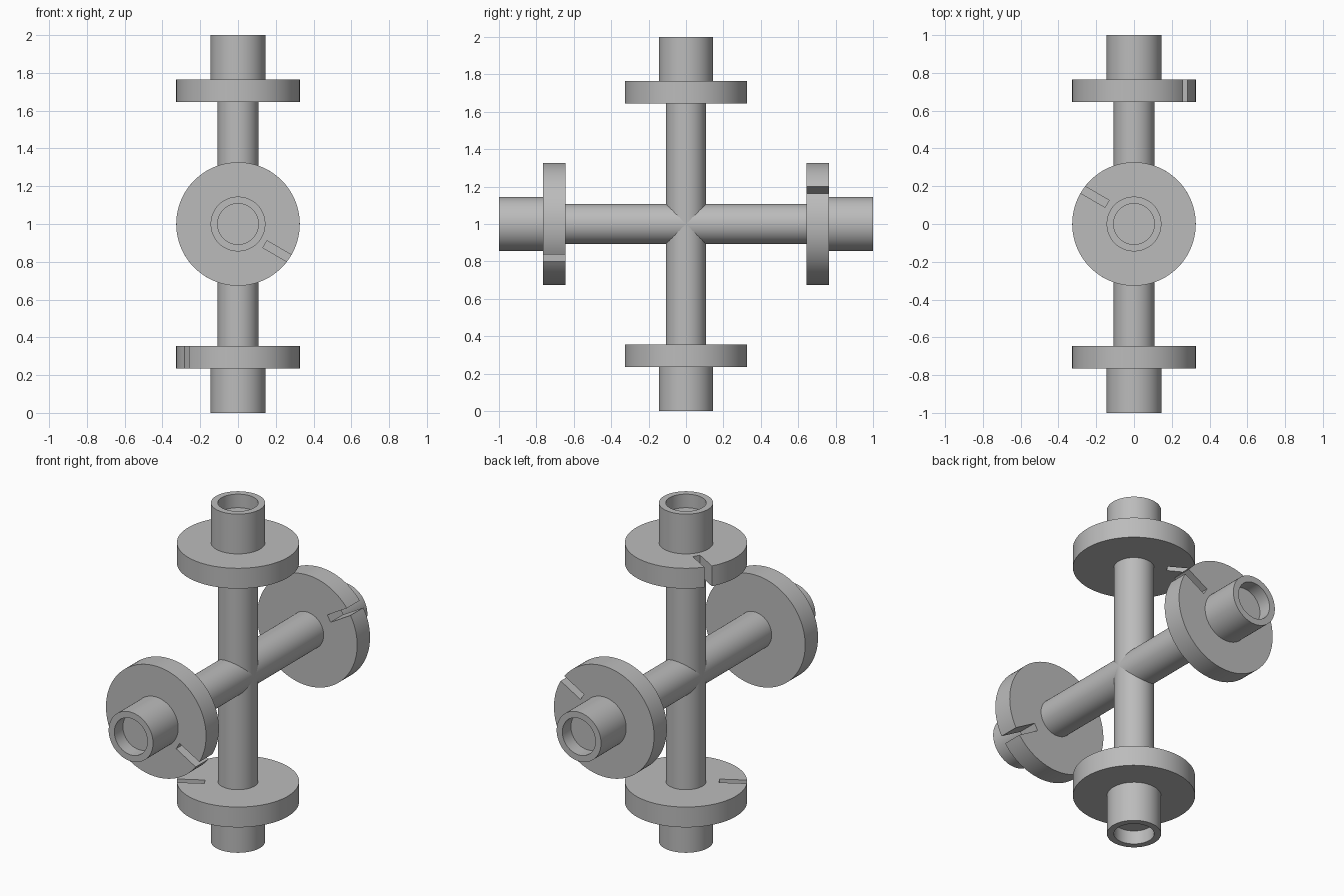
import bpy
import bmesh
from math import asin, cos, pi, radians, sin, sqrt
from mathutils import Matrix, Vector

ROD_R, BORE_R, SLEEVE_R, FLANGE_R = 0.108, 0.111, 0.145, 0.327
FLANGE_IN, FLANGE_OUT = 0.645, 0.765
BORE_FLOOR = 0.92
SLOT_START, SLOT_WIDTH = 0.177, 0.043
SIDES = 96

default = bpy.data.objects.get("Cube")
if default:
    bpy.data.objects.remove(default, do_unlink=True)

steel = bpy.data.materials.new("grey_steel")
steel.use_nodes = True
GREY = (0.5, 0.5, 0.5, 1)
steel.diffuse_color = GREY
steel.node_tree.nodes["Principled BSDF"].inputs["Base Color"].default_value = GREY


def finish(name, bm, turn):
    """Turn a mesh into place, centred at mid height, and shade it."""
    bmesh.ops.recalc_face_normals(bm, faces=bm.faces)
    bm.transform(Matrix.Translation((0, 0, 1)) @ turn)
    mesh = bpy.data.meshes.new(name)
    bm.to_mesh(mesh)
    bm.free()
    mesh.materials.append(steel)
    obj = bpy.data.objects.new(name, mesh)
    bpy.context.collection.objects.link(obj)
    bpy.ops.object.select_all(action="DESELECT")
    obj.select_set(True)
    bpy.context.view_layer.objects.active = obj
    bpy.ops.object.shade_smooth_by_angle(angle=radians(30))


def rod(name, turn):
    bm = bmesh.new()
    bmesh.ops.create_cone(bm, cap_ends=True, segments=SIDES, radius1=BORE_R - 0.003,
                          radius2=ROD_R, depth=2 * BORE_FLOOR)
    finish(name, bm, turn)


def sleeve(name, turn):
    # Hollow collar: closed rectangular section spun around the shaft axis
    bm = bmesh.new()
    section = [(ROD_R, FLANGE_OUT - 0.02), (SLEEVE_R, FLANGE_OUT - 0.02),
               (SLEEVE_R, 1), (ROD_R, 1)]
    verts = [bm.verts.new((r, 0, z)) for r, z in section]
    edges = [bm.edges.new((verts[i], verts[(i + 1) % 4])) for i in range(4)]
    bmesh.ops.spin(bm, geom=verts + edges, cent=(0, 0, 0), axis=(0, 0, 1),
                   angle=2 * pi, steps=SIDES)
    bmesh.ops.remove_doubles(bm, verts=bm.verts, dist=1e-5)
    finish(name, bm, turn)


def flange(name, turn):
    # Disc outline with a slot whose one edge lies on a radius, then extruded
    sweep = 2 * pi - asin(SLOT_WIDTH / FLANGE_R)
    outline = [(FLANGE_R * cos(sweep * i / SIDES), FLANGE_R * sin(sweep * i / SIDES))
               for i in range(SIDES + 1)]
    outline += [(SLOT_START, -SLOT_WIDTH), (SLOT_START, 0)]
    bm = bmesh.new()
    face = bm.faces.new([bm.verts.new((x, y, FLANGE_IN)) for x, y in outline])
    new = bmesh.ops.extrude_face_region(bm, geom=[face], use_keep_orig=True)["geom"]
    bmesh.ops.translate(bm, verts=[v for v in new if isinstance(v, bmesh.types.BMVert)],
                        vec=Vector((0, 0, FLANGE_OUT - FLANGE_IN)))
    # Triangulate the concave caps cleanly
    bmesh.ops.triangulate(bm, faces=[f for f in bm.faces if len(f.verts) > 4])
    finish(name, bm, turn @ Matrix.Rotation(radians(150), 4, "Z"))


# Two crossed shafts, each with a slotted flange and sleeve at both ends
flip = Matrix.Rotation(pi, 4, "X")
upright = Matrix.Identity(4)
level = Matrix.Rotation(pi / 2, 4, "X") @ Matrix.Rotation(pi, 4, "Z")
for shaft, turn, ends in (("upright", upright, ("top", "bottom")),
                          ("level", level, ("front", "back"))):
    rod(shaft + "_rod", turn)
    for end, place in zip(ends, (turn, turn @ flip)):
        flange(end + "_flange", place)
        sleeve(end + "_sleeve", place)
